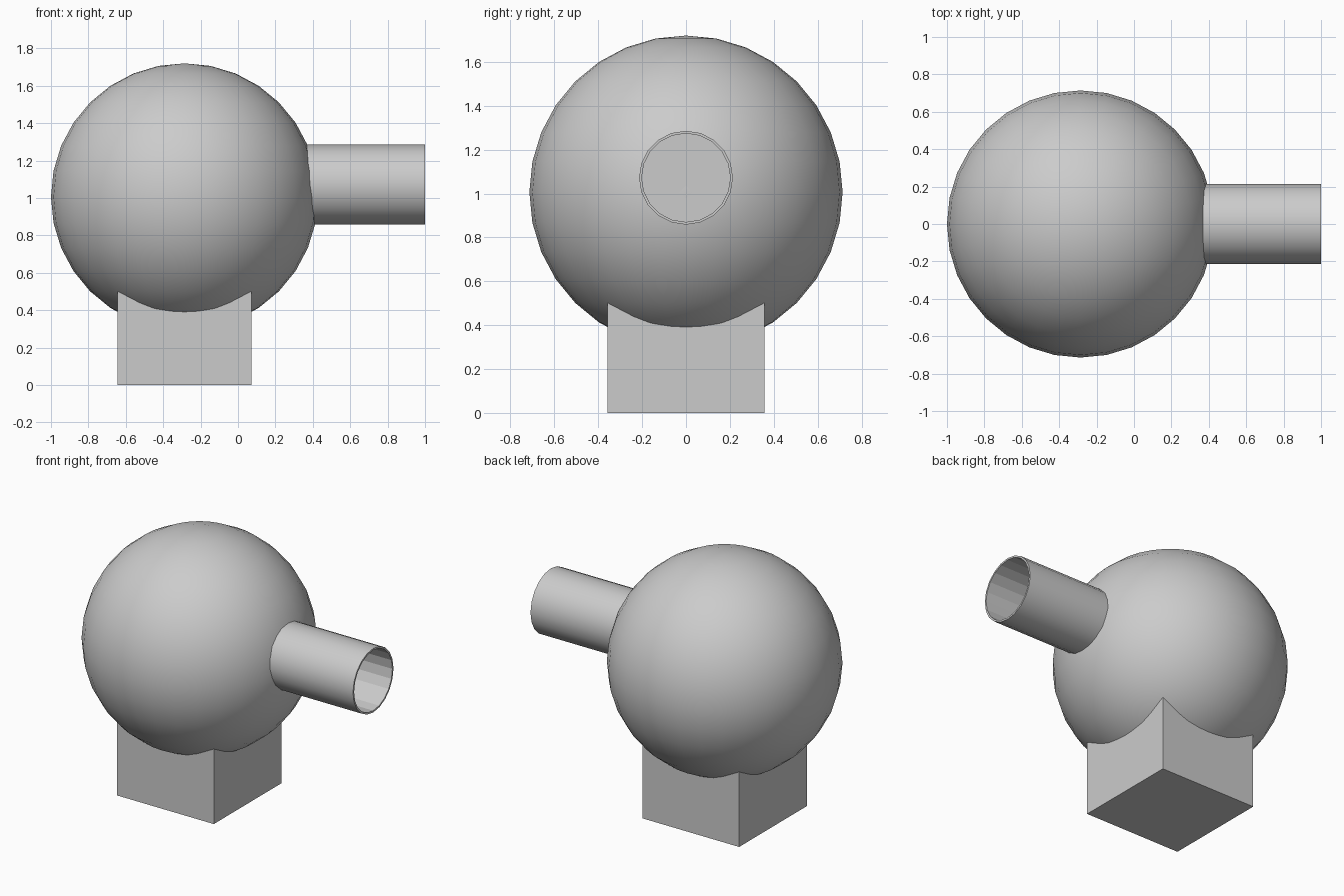
import bpy, bmesh
from math import cos, sin, pi, radians

if "Cube" in bpy.data.objects:
    bpy.data.objects.remove(bpy.data.objects["Cube"])

CX = -0.286  # shared centre line of ball and base

# Square base, its top buried in the ball
bpy.ops.mesh.primitive_cube_add(size=0.714, location=(CX, 0, 0.357))
bpy.context.object.name = "base_block"

# Round body
bpy.ops.mesh.primitive_uv_sphere_add(segments=32, ring_count=16, radius=0.714,
                                     location=(CX, 0, 1.006))
bpy.context.object.name = "ball_body"
bpy.ops.object.shade_smooth_by_angle(angle=radians(30))

# Hollow barrel: (x, radius) profile from buried end, over the rim, to the inner floor
SIDES = 20
profile = [(0.286, 0.214), (1.0, 0.214), (1.0, 0.202), (0.425, 0.202)]
bm = bmesh.new()
rings = [[bm.verts.new((x, r * sin(2 * pi * i / SIDES), 1.072 + r * cos(2 * pi * i / SIDES)))
          for i in range(SIDES)] for x, r in profile]
for k, (a, b) in enumerate(zip(rings, rings[1:])):
    for i in range(SIDES):
        j = (i + 1) % SIDES
        bm.faces.new((a[i], a[j], b[j], b[i])).material_index = 0
bm.faces.new(rings[0])
bm.faces.new(rings[-1])
bmesh.ops.recalc_face_normals(bm, faces=bm.faces)
mesh = bpy.data.meshes.new("barrel")
bm.to_mesh(mesh)
bm.free()
barrel = bpy.data.objects.new("barrel", mesh)
bpy.context.collection.objects.link(barrel)
bpy.ops.object.select_all(action='DESELECT')
barrel.select_set(True)
bpy.context.view_layer.objects.active = barrel
bpy.ops.object.shade_smooth_by_angle(angle=radians(30))

# Barrel bore stays faceted
for p in mesh.polygons[2 * SIDES:3 * SIDES]:
    p.use_smooth = False
